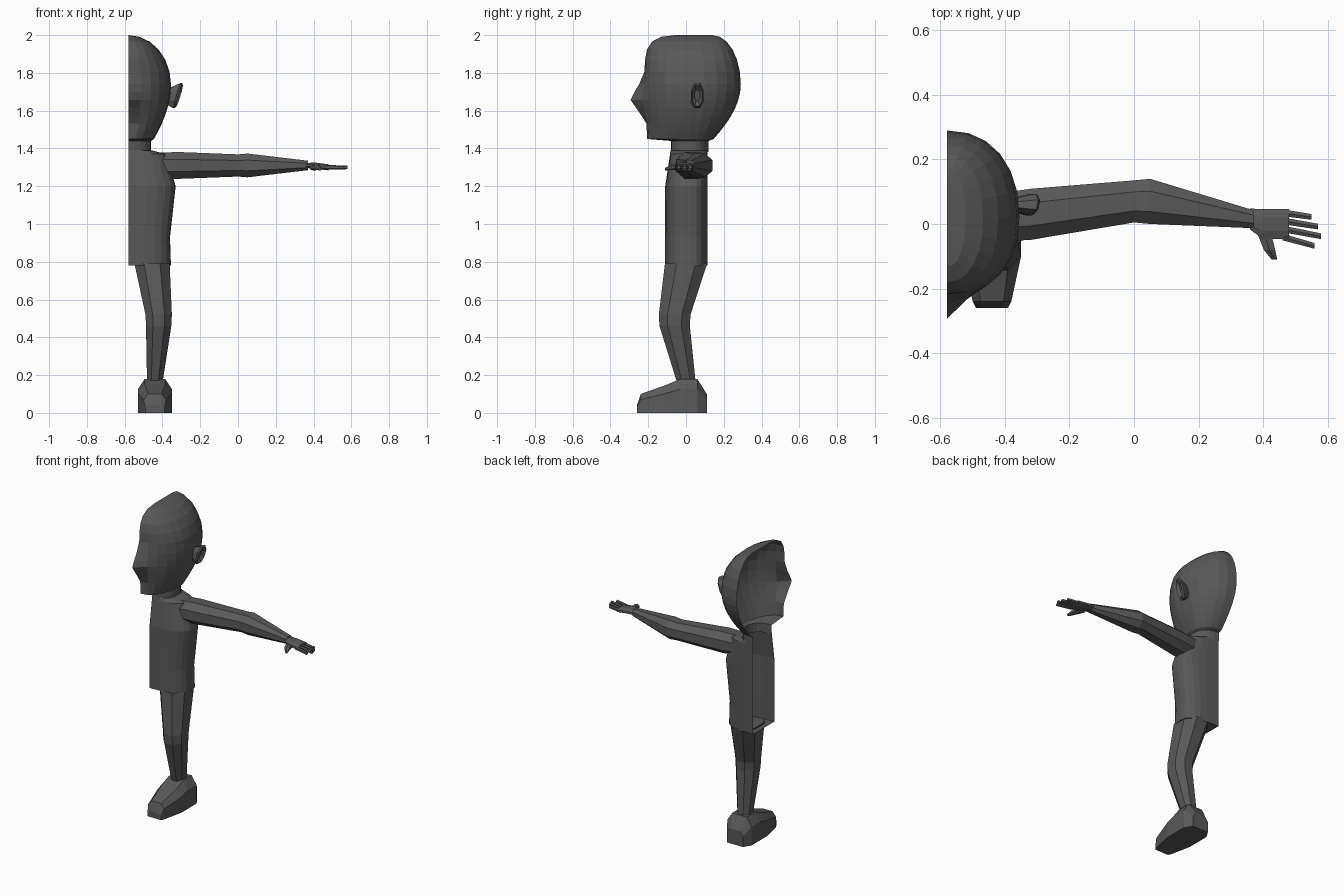
import bpy, bmesh
from math import sin, cos, pi
from mathutils import Vector

default_cube = bpy.data.objects.get("Cube")
if default_cube:
    bpy.data.objects.remove(default_cube, do_unlink=True)

# Key positions shared by several parts
middle_plane = -0.58
arm_height = 1.31
leg_centre = -0.44

# Single colour
dark_grey = bpy.data.materials.new("dark_grey")
dark_grey.use_nodes = True
dark_grey.diffuse_color = (0.1, 0.1, 0.1, 1)
shader = dark_grey.node_tree.nodes["Principled BSDF"]
shader.inputs["Base Color"].default_value = dark_grey.diffuse_color


def loft(name, rings, closed=True, cap_start=False, cap_end=False):
    """Skin a list of equal rings, optionally capping the ends."""
    bm = bmesh.new()
    rows = [[bm.verts.new(point) for point in ring] for ring in rings]
    for lower, upper in zip(rows, rows[1:]):
        quads = list(zip(lower, lower[1:], upper[1:], upper))
        if closed:
            quads.append((lower[-1], lower[0], upper[0], upper[-1]))
        for quad in quads:
            bm.faces.new(quad)
    if cap_start:
        bm.faces.new(rows[0])
    if cap_end:
        bm.faces.new(rows[-1])
    bmesh.ops.remove_doubles(bm, verts=bm.verts, dist=0.001)
    bmesh.ops.recalc_face_normals(bm, faces=bm.faces)
    mesh = bpy.data.meshes.new(name)
    bm.to_mesh(mesh)
    bm.free()
    mesh.materials.append(dark_grey)
    part = bpy.data.objects.new(name, mesh)
    bpy.context.collection.objects.link(part)
    return part


def rounded(value, squareness):
    """Bend a sine or cosine towards a boxier outline."""
    return abs(value) ** squareness * (1 if value > 0 else -1)


def half_ring(height, front, back, width, nose=0, squareness=0.9):
    """Half outline running from the front midline to the back midline."""
    steps = 12
    centre = 0.02
    points = []
    for step in range(steps + 1):
        angle = pi * step / steps
        across = rounded(sin(angle), squareness) if step < steps else 0
        along = rounded(cos(angle), squareness)
        reach = centre - front if along > 0 else back - centre
        y = centre - along * reach - nose * 0.3 ** step
        points.append((middle_plane + width * across, y, height))
    return points


def limb(name, axis, sections, flat=1, sides=8, cap_start=False, cap_end=False):
    """Loft oval sections, each given as x, y, z and radius, along an axis."""
    rings = []
    for *centre, radius in sections:
        ring = []
        for side in range(sides):
            angle = 2 * pi * (side + 0.5) / sides
            u = radius * rounded(cos(angle), 0.9)
            v = radius * rounded(sin(angle), 0.9) * flat
            offset = {"x": (0, u, v), "y": (u, 0, v), "z": (u, v, 0)}[axis]
            ring.append(Vector(centre) + Vector(offset))
        rings.append(ring)
    return limb_mesh(name, rings, cap_start, cap_end)


def limb_mesh(name, rings, cap_start, cap_end):
    return loft(name, rings, cap_start=cap_start, cap_end=cap_end)


# Head: domed skull above the widest level, tapering face and jaw below it
widest, head_width, head_back, face = 1.74, 0.225, 0.29, -0.22
head_rings = []
for step in range(6, 0, -1):
    angle = step * pi / 12
    spread = cos(angle)
    head_rings.append(half_ring(
        height=widest + 0.26 * sin(angle),
        front=face + 0.16 * (1 - spread) ** 2,
        back=head_back - 0.15 * (1 - spread),
        width=head_width * spread))
for step in range(8):
    drop = 0.29 * step / 7
    height = widest - drop
    head_rings.append(half_ring(
        height=height,
        front=face + drop / 20,
        back=head_back * cos(3.6 * drop),
        width=head_width * cos(3.2 * drop),
        nose=max(0, 0.08 - abs(height - 1.66) * 0.65)))

# Flat underside of the jaw, then the neck
for height in (1.44, 1.38):
    head_rings.append(half_ring(height, front=-0.08, back=0.12, width=0.12))
loft("head_and_neck", head_rings, closed=False)

# Torso: shoulder slope, chest, waist and hips
torso_rings = []
for height, width in ((1.39, 0.12), (1.37, 0.2), (1.2, 0.25), (0.93, 0.22), (0.78, 0.225)):
    chest = -0.11 + 0.15 * max(0, height - 1.2)
    torso_rings.append(half_ring(height, chest, 0.115, width, squareness=0.7))
loft("torso", torso_rings, closed=False, cap_end=True)

# Arm with a slight elbow, running into the wrist
limb("arm", "x", [
    (-0.42, 0.02, arm_height, 0.08),
    (-0.32, 0.03, arm_height, 0.085),
    (0, 0.07, arm_height, 0.07),
    (0.05, 0.07, arm_height, 0.075),
    (0.37, 0.015, arm_height, 0.03)], flat=0.9)

# Flat palm, four fingers and a thumb
limb("palm", "x", [
    (0.36, 0.015, arm_height, 0.035),
    (0.4, 0, arm_height, 0.05),
    (0.48, 0, 1.3, 0.05)], flat=0.35, cap_start=True, cap_end=True)

finger_tips = {"little": 0.55, "ring": 0.57, "long": 0.58, "index": 0.56}
for place, (label, tip) in enumerate(finger_tips.items()):
    root = 0.035 - place * 0.025
    limb(label + "_finger", "x", [
        (0.46, root, 1.3, 0.012),
        (tip, root * 1.2 - 0.02, 1.3, 0.01)], sides=6, cap_start=True, cap_end=True)

limb("thumb", "y", [
    (0.4, -0.02, 1.3, 0.025),
    (0.42, -0.08, 1.3, 0.02),
    (0.435, -0.11, 1.29, 0.01)], flat=0.7, sides=6, cap_start=True, cap_end=True)

# Leg with a forward knee
limb("leg", "z", [
    (-0.455, 0, 0.79, 0.1),
    (-0.42, -0.06, 0.52, 0.075),
    (-0.42, -0.06, 0.46, 0.072),
    (leg_centre, 0, 0.17, 0.045)], flat=1.2)

# Foot: from heel to toe, with bevelled upper edges
foot_rings = []
for y, sole, top in ((0.11, 0.06, 0.1), (0.06, 0.09, 0.18), (-0.03, 0.09, 0.18),
                     (-0.1, 0.09, 0.15), (-0.24, 0.06, 0.1), (-0.26, 0.05, 0.04)):
    outline = ((sole, 0), (sole, top * 0.7), (sole * 0.6, top))
    right_side = [(leg_centre + across, y, z) for across, z in outline]
    left_side = [(leg_centre - across, y, z) for across, z in reversed(outline)]
    foot_rings.append(right_side + left_side)
loft("foot", foot_rings, cap_start=True, cap_end=True)

# Ear: flared cup with a sunken middle, leaning outwards at the top
ear_y, ear_z = 0.06, 1.68
ear_profile = ((-0.38, 0.02), (-0.32, 0.036), (-0.31, 0.03), (-0.33, 0.015))
ear = limb("ear", "x", [(x, ear_y, ear_z, radius) for x, radius in ear_profile],
           flat=2, cap_start=True, cap_end=True)
for vertex in ear.data.vertices:
    vertex.co.x += 0.3 * (vertex.co.z - ear_z) + 0.2 * (vertex.co.y - ear_y)
